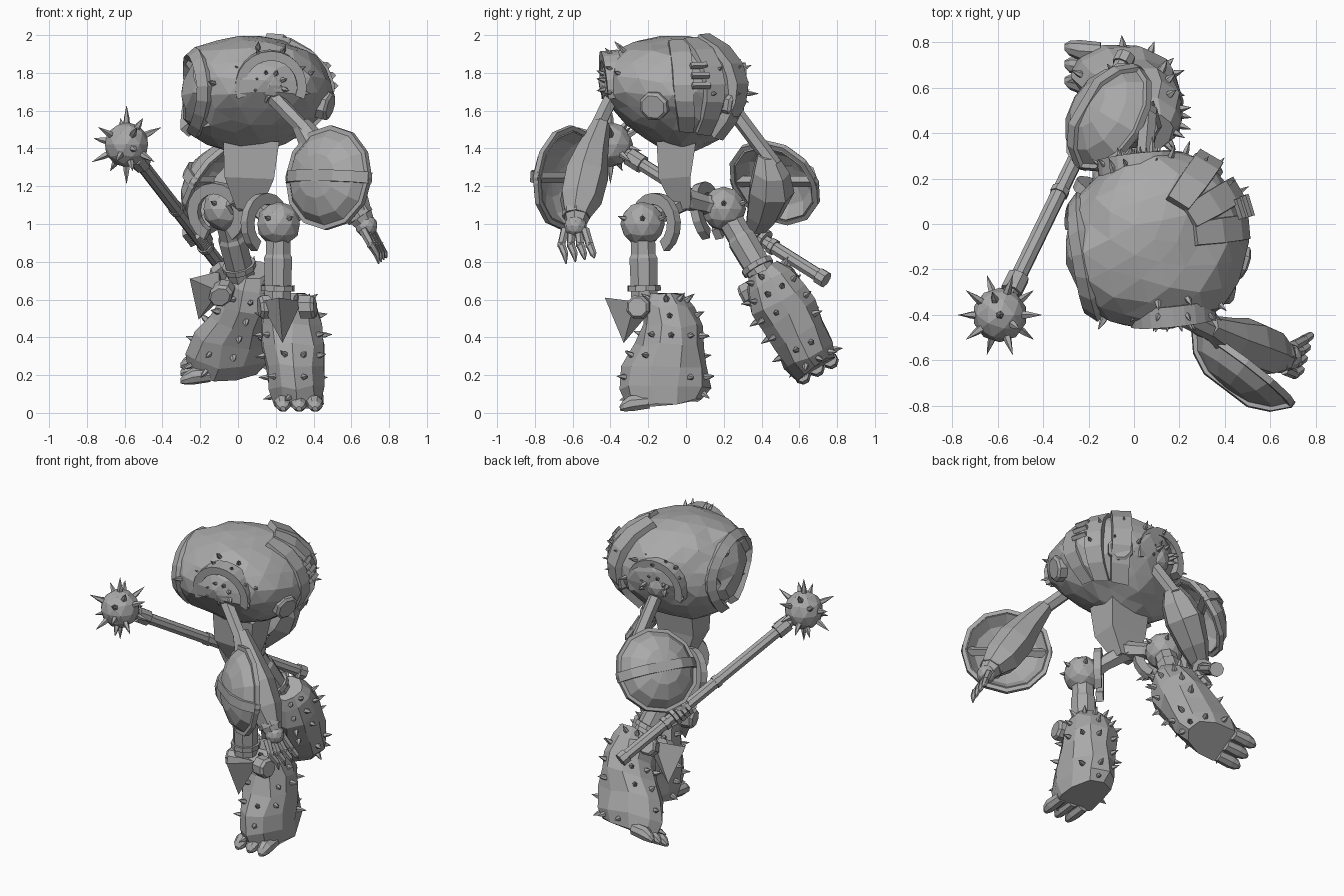
import bpy, bmesh, random
from math import sin, cos, pi, radians
from mathutils import Vector as V, Matrix

random.seed(4)
if "Cube" in bpy.data.objects:
    bpy.data.objects.remove(bpy.data.objects["Cube"])

grey = bpy.data.materials.new("plain grey")
grey.use_nodes = True
grey.diffuse_color = (0.4, 0.4, 0.4, 1)
grey.node_tree.nodes["Principled BSDF"].inputs["Base Color"].default_value = (0.4, 0.4, 0.4, 1)


def finish(name, bm, matrix=None):
    if matrix:
        bm.transform(matrix)
    bmesh.ops.recalc_face_normals(bm, faces=bm.faces)
    mesh = bpy.data.meshes.new(name)
    bm.to_mesh(mesh)
    bm.free()
    mesh.materials.append(grey)
    ob = bpy.data.objects.new(name, mesh)
    bpy.context.collection.objects.link(ob)
    return ob


def skin(bm, rings):
    rows = [[bm.verts.new(p) for p in ring] for ring in rings]
    n = len(rows[0])
    for a, b in zip(rows, rows[1:]):
        for i in range(n):
            bm.faces.new((a[i], a[(i + 1) % n], b[(i + 1) % n], b[i]))
    bm.faces.new(rows[0])
    bm.faces.new(rows[-1])


def loft(bm, pts, radii, sides=6, ref=None):
    """Skin rings of the given radii (number or pair) along a path."""
    pts = [V(p) for p in pts]
    axis = (pts[-1] - pts[0]).normalized()
    u = axis.cross(V(ref)).normalized() if ref else axis.orthogonal().normalized()
    v = axis.cross(u)
    rings = []
    for p, r in zip(pts, radii):
        a, b = r if isinstance(r, tuple) else (r, r)
        angles = [2 * pi * (i + 0.5) / sides for i in range(sides)]
        rings.append([p + u * a * cos(t) + v * b * sin(t) for t in angles])
    skin(bm, rings)


def disc(bm, p, n, r, depth, sides=8):
    p, n = V(p), V(n).normalized()
    loft(bm, [p - n * depth, p + n * depth * 0.6, p + n * depth], [r, r, r * 0.8], sides)


def spike(bm, p, n, length=0.05, r=0.016):
    p, n = V(p), V(n).normalized()
    loft(bm, [p - n * 0.01, p + n * length * 0.3, p + n * length], [r, r * 0.8, 0.001], 5)


def ball(bm, c, r, sub=2):
    return bmesh.ops.create_icosphere(bm, subdivisions=sub, radius=r, matrix=Matrix.Translation(c))["verts"]


def arc(bm, c, n, up, r, a0, a1, width, thick, steps=14):
    """Box-section band around the axis n; angles are measured from up."""
    c, n = V(c), V(n).normalized()
    up = (V(up) - n * V(up).dot(n)).normalized()
    side = n.cross(up)
    rings = []
    for i in range(steps + 1):
        t = radians(a0 + (a1 - a0) * i / steps)
        d = up * cos(t) + side * sin(t)
        rings.append([c + d * (r + i2 * thick) + n * j * width
                      for i2, j in ((-.5, -.5), (.5, -.5), (.5, .5), (-.5, .5))])
    skin(bm, rings)


# Torso: a boxy rounded hull, narrow at the waist, sloping down and tucked up at the back
CORE = V((0.08, -0.07, 1.69))


def surf(d, out=0.0):
    d = V(d).normalized()
    k = sum(abs(c) ** 2.3 for c in d) ** (-1 / 2.3)
    p = V((d.x * 0.415, d.y * 0.395, d.z * 0.31)) * k
    low = max(0, -d.z)
    p.y *= 1 - 0.4 * low
    p.y += 0.06 * low
    p.x *= 1 - 0.1 * low if d.x > 0 else 1 + 0.08 * low
    p.z *= 1 - (0.14 if d.z > 0 else 0.25) * max(0, d.x)
    if d.x < 0 < d.y:
        p *= 1 + 0.25 * d.x * d.y
    return CORE + p + d * out


def polar(az, el):
    a, e = radians(az), radians(el)
    return V((cos(a) * cos(e), sin(a) * cos(e), sin(e)))


bm = bmesh.new()
for v in ball(bm, (0, 0, 0), 1, 3):
    v.co = surf(v.co) + V(random.uniform(-0.012, 0.012) for _ in range(3))
    v.co.z = min(v.co.z, 1.995)
look = polar(192, 0)
face = [f for f in bm.faces if (f.calc_center_median() - CORE).normalized().dot(look) > 0.83]
bmesh.ops.inset_region(bm, faces=face, thickness=0.02, depth=-0.035)
finish("torso", bm)

# Raised rim around the face, lying on the hull
bm = bmesh.new()
turn = Matrix.Rotation(radians(12), 3, "Z")
rings = []
for t in range(-70, 251, 20):
    def on_rim(cone, out):
        a, b = radians(cone), radians(t)
        return surf(turn @ V((-cos(a), sin(a) * cos(b), sin(a) * sin(b))), out)
    rings.append([on_rim(36, -.03), on_rim(48, -.03), on_rim(46, .018), on_rim(37, .018)])
skin(bm, rings)
finish("face_rim", bm)

bm = bmesh.new()
for az, out in ((8, 0.02), (32, 0.03), (56, 0.045)):
    rings = []
    for el in range(-45, 66, 18):
        w = 9 / max(0.5, cos(radians(el)))
        rings.append([surf(polar(az + s * w, el), o) for s, o in ((-1, -.03), (1, -.03), (.8, out), (-.8, out))])
    skin(bm, rings)
for el in (8, 18, 28):
    loft(bm, [surf(polar(az, el), 0.03) for az in (14, 27)], [0.018, 0.018], 4)
finish("back_ribs", bm)

bm = bmesh.new()
for d in ((0.9, -0.3, -0.25), (0.55, 0.8, -0.2)):
    disc(bm, surf(d), d, 0.08, 0.03)
finish("back_roundels", bm)

# Shoulders: spiked socket under an open hood
for name, c, n in (("front", V((0.17, -0.39, 1.73)), V((0.1, -1, -0.1))),
                   ("back", V((0.03, 0.25, 1.67)), V((-0.1, 1, -0.1)))):
    bm = bmesh.new()
    n.normalize()
    ball(bm, c - n * 0.03, 0.1)
    arc(bm, c, n, (0, 0, 1), 0.165, -110, 110, 0.09, 0.05)
    for t in range(-100, 101, 40):
        a = radians(t)
        d = V((sin(a), 0, cos(a)))
        spike(bm, c + d * 0.17, d + n * 0.8, 0.06)
        spike(bm, c + d * 0.07 + n * 0.04, d * 0.6 + n, 0.05)
    finish(name + "_shoulder", bm)
bm = bmesh.new()
for az in range(30, 111, 20):
    for el in (0, 24):
        spike(bm, surf(polar(az + el / 3, el)), polar(az, el), 0.06)
for az, el in ((-60, 45), (-85, 48), (-45, 20), (-120, 10)):
    spike(bm, surf(polar(az, el)), polar(az, el))
finish("torso_spikes", bm)

# Pelvis, thighs and knees
bm = bmesh.new()
loft(bm, [(0.07, -0.05, 1.45), (0.06, -0.06, 1.25), (0.055, -0.02, 1.08)],
     [(0.21, 0.15), (0.185, 0.12), (0.09, 0.06)], 4, (0, 1, 0))
finish("pelvis", bm)
KNEES = (("front", V((0.215, -0.23, 1.0)), V((0.72, -0.68, 0)), V((0.21, -0.22, 0.6))),
         ("back", V((-0.07, 0.2, 1.08)), V((0.4, 0.85, 0.2)), V((0.02, 0.41, 0.72))))
for name, k, n, ankle in KNEES:
    bm = bmesh.new()
    hip = V((0.05, 0, 1.13))
    loft(bm, [hip, hip.lerp(k, 0.5), k], [0.06, 0.05, 0.08])
    ball(bm, k, 0.118)
    arc(bm, k - n * 0.1, n, (0, 0, 1), 0.135, -150, 150, 0.045, 0.06)
    for t in range(-120, 121, 60):
        d = polar(t, 15)
        spike(bm, k + d * 0.11, d, 0.045)
    loft(bm, [k, k.lerp(ankle, 0.4), k.lerp(ankle, 0.45), ankle], [0.07, 0.07, 0.08, 0.075], 8)
    arc(bm, k.lerp(ankle, 0.85), ankle - k, (1, 0.1, 0), 0.075, 0, 360, 0.03, 0.03, 10)
    finish(name + "_knee", bm)

# Lower legs: flared spiked armour, knee flap, roundels and toes
SHIN = ((0, -.11, .05), (0, -.11, .13), (0, -.11, .25), (0, -.085, .36), (0, -.075, .46), (0, -.1, .57), (0, -.1, .63))
SIZE = [(.13, .2), (.15, .235), (.155, .225), (.17, .175), (.165, .16), (.14, .135), (.09, .09)]
FRONT = Matrix(((1, 0, -.08, .325), (0, 1, 0, 0), (0, 0, 1, 0), (0, 0, 0, 1)))
BACK = Matrix(((0, 1, .22, .04), (.87, 0, -.48, .715), (.48, 0, .9, .19), (0, 0, 0, 1)))
for name, m in (("front", FRONT), ("back", BACK)):
    bm = bmesh.new()
    loft(bm, SHIN, SIZE, 10, (0, 1, 0))
    for v in bm.verts:
        v.co += V(random.uniform(-0.012, 0.012) for _ in range(3))
        if v.co.z < 0.1:
            v.co.z += 0.1 * (v.co.y + 0.1)
    bmesh.ops.recalc_face_normals(bm, faces=bm.faces)
    spots = [(f.calc_center_median(), f.normal.copy()) for f in bm.faces if len(f.verts) == 4]
    finish(name + "_shin", bm, m)

    bm = bmesh.new()
    for p, n in random.sample(spots, 36):
        spike(bm, p, n, 0.05, 0.018)
    finish(name + "_shin_spikes", bm, m)

    bm = bmesh.new()
    for p in ((-.16, -.27, .59), (.06, -.27, .59), (-.06, -.43, .61), (-.06, -.33, .37), (-.04, -.22, .5)):
        bm.verts.new(p)
    bmesh.ops.convex_hull(bm, input=bm.verts)
    for s in (-1, 1):
        disc(bm, (s * 0.11 - 0.02, -.25, .56), (s, -0.2, 0), 0.065, 0.04)
    finish(name + "_knee_flap", bm, m)

    bm = bmesh.new()
    for x in (-0.085, 0, 0.085):
        loft(bm, [(x, -.2, .06), (x, -.29, .05), (x, -.33, .035), (x, -.35, .022)],
             [(.04, .04), (.045, .045), (.035, .03), (.015, .012)], 8, (0, 0, 1))
    finish(name + "_toes", bm, m)


# Arms
def arm(name, upper, fore, radii):
    bm = bmesh.new()
    a, b = V(upper[0]), V(upper[1])
    loft(bm, [a, b], [0.042, 0.042])
    loft(bm, [a.lerp(b, -0.05), a.lerp(b, 0.1)], [0.06, 0.055], 8)
    finish(name + "_upper_arm", bm)
    bm = bmesh.new()
    loft(bm, fore, radii, 7)
    w, e = V(fore[-2]), V(fore[-1])
    arc(bm, w, e - w, (0, 1, 0), 0.06, 0, 360, 0.035, 0.03, 8)
    ball(bm, e, 0.06)
    finish(name + "_forearm", bm)


arm("front", ((0.16, -0.38, 1.7), (0.44, -0.52, 1.41)),
    ((0.33, -0.45, 1.53), (0.43, -0.5, 1.38), (0.5, -0.53, 1.26), (0.58, -0.56, 1.13), (0.64, -0.58, 1.05), (0.68, -0.585, 0.99)),
    [0.05, 0.09, 0.12, 0.115, 0.075, 0.05])
arm("back", ((0.04, 0.23, 1.63), (0.06, 0.47, 1.31)),
    ((0.06, 0.43, 1.37), (0.04, 0.45, 1.28), (-0.02, 0.45, 1.18), (-0.13, 0.41, 1.05), (-0.21, 0.37, 0.97)),
    [0.055, 0.1, 0.125, 0.095, 0.06])

# Fingers: one hand hangs open, the other grips the shaft
bm = bmesh.new()
for i in range(4):
    p = V((0.66 + 0.014 * i, -0.64 + 0.035 * i, 0.97))
    q = p + V((0.045, -0.02 + 0.015 * i, -0.08))
    loft(bm, [p, q], [0.024, 0.021])
    ball(bm, q, 0.025, 1)
    loft(bm, [q, q + V((0.03, 0.02, -0.05)), q + V((0.04, 0.025, -0.1 + 0.01 * i))], [0.022, 0.018, 0.004])
finish("open_fingers", bm)

MACE, END = V((-0.59, -0.4, 1.42)), V((-0.04, 0.73, 0.71))
bm = bmesh.new()
for i in range(4):
    arc(bm, MACE.lerp(END, 0.65 + 0.022 * i), END - MACE, (0, 0, 1), 0.05, -120, 150, 0.025, 0.03, 7)
finish("gripping_fingers", bm)

# Mace
bm = bmesh.new()
loft(bm, [MACE, END], [0.036, 0.036], 8)
for t0, t1, r in ((0.09, 0.15, 0.05), (0.47, 0.49, 0.042), (0.75, 0.77, 0.045), (0.975, 1.01, 0.045)):
    loft(bm, [MACE.lerp(END, t0), MACE.lerp(END, t1)], [r, r], 8)
finish("mace_shaft", bm)
bm = bmesh.new()
long = [v.co - MACE for v in ball(bm, MACE, 0.12, 1)]
short = [f.calc_center_median() - MACE for f in bm.faces]
bm.clear()
ball(bm, MACE, 0.12)
for dirs, length in ((long, 0.09), (short[::3], 0.06)):
    for d in dirs:
        spike(bm, MACE + d.normalized() * 0.115, d, length, 0.019)
finish("mace_head", bm)

# Shields: faceted domes with a rim, one strap and a grip bar
for name, c, n, r, depth in (("front", V((0.48, -0.63, 1.245)), V((-0.6, -0.79, 0.1)), 0.265, 0.125),
                             ("back", V((-0.11, 0.47, 1.22)), V((-0.72, 0.42, 0.55)), 0.25, 0.15)):
    n.normalize()
    u = n.cross(V((0, 0, 1))).normalized()
    v = n.cross(u)
    bm = bmesh.new()
    rows = [[bm.verts.new(c + (u * cos(i * pi / 6) + v * sin(i * pi / 6)) * r * k + n * h * depth)
             for i in range(12)] for k, h in ((1, 0), (0.8, 0.53), (0.45, 0.88))]
    tip = bm.verts.new(c + n * depth)
    for i in range(12):
        j = (i + 1) % 12
        for a, b in zip(rows, rows[1:]):
            bm.faces.new((a[i], a[j], b[j], b[i]))
        bm.faces.new((rows[-1][i], rows[-1][j], tip))
    shell = finish(name + "_shield", bm)
    mod = shell.modifiers.new("thickness", "SOLIDIFY")
    mod.thickness = 0.025

    bm = bmesh.new()
    arc(bm, c, n, v, r, 0, 360, 0.03, 0.025, 12)
    rings = []
    for k, h in ((-1.03, 0), (-.8, .55), (-.45, .9), (.45, .9), (.8, .55), (1.03, 0)):
        p = c + u * r * k + n * h * depth
        rings.append([p + v * s + n * o for s, o in ((-.03, -.02), (.03, -.02), (.03, .014), (-.03, .014))])
    skin(bm, rings)
    loft(bm, [c - u * r * 0.9 + n * 0.01, c + u * r * 0.9 + n * 0.01], [0.03, 0.03], 4)
    finish(name + "_shield_straps", bm)
